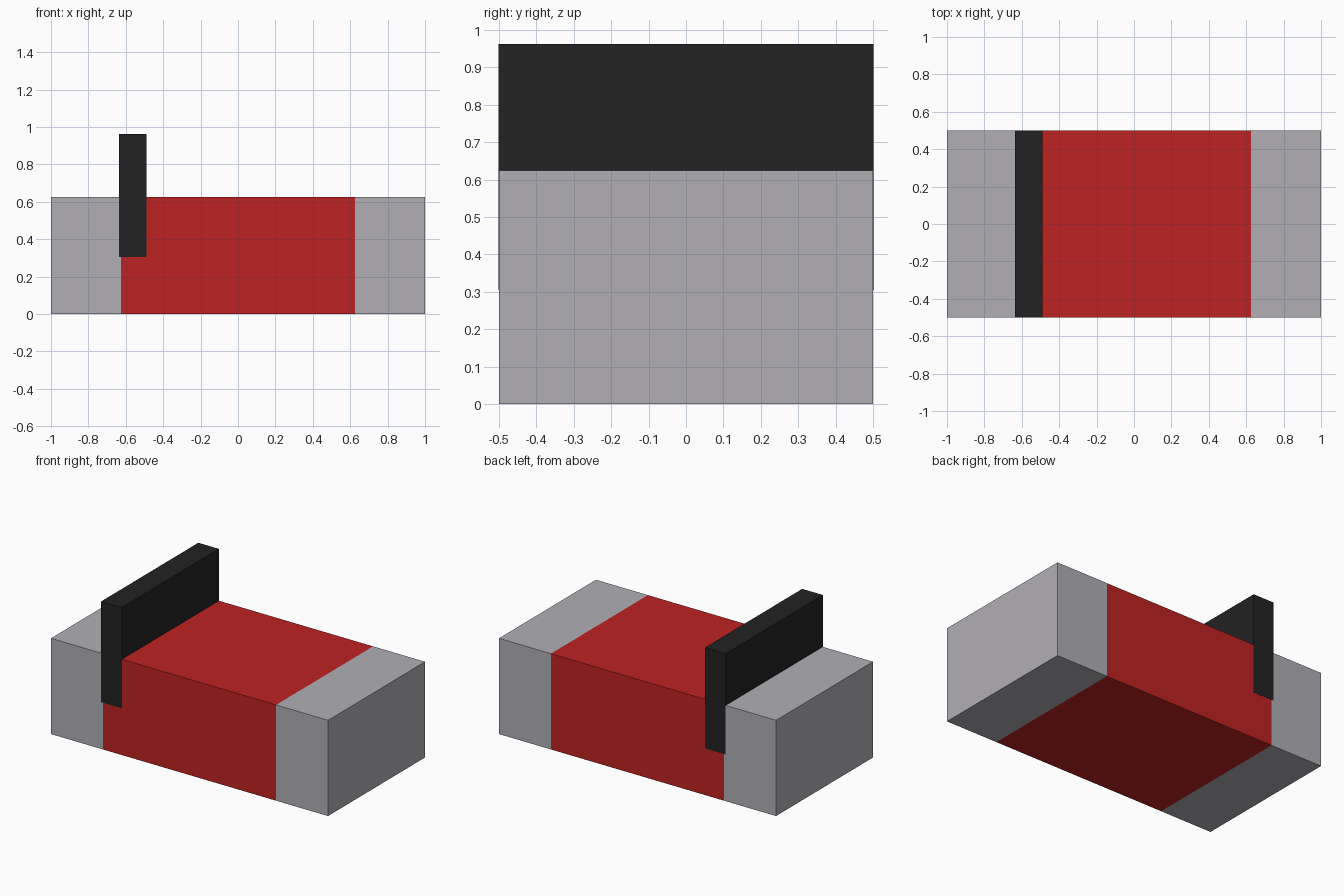
import bpy, bmesh
from mathutils import Matrix

if "Cube" in bpy.data.objects:
    bpy.data.objects.remove(bpy.data.objects["Cube"])


def material(name, rgb):
    m = bpy.data.materials.new(name)
    m.diffuse_color = (*rgb, 1.0)
    m.use_nodes = True
    m.node_tree.nodes["Principled BSDF"].inputs["Base Color"].default_value = m.diffuse_color
    return m


grey = material("light grey", (0.44, 0.43, 0.46))
red = material("red", (0.52, 0.016, 0.016))
black = material("black", (0.016, 0.016, 0.016))


def box(name, lo, hi, mats, cuts=(), rule=None):
    """Box between two corners, optionally cut across x and coloured by a rule."""
    bm = bmesh.new()
    size = [b - a for a, b in zip(lo, hi)]
    mid = [(a + b) / 2 for a, b in zip(lo, hi)]
    bmesh.ops.create_cube(bm, size=1.0, matrix=Matrix.Translation(mid) @ Matrix.Diagonal((*size, 1)))
    for x in cuts:
        bmesh.ops.bisect_plane(bm, geom=bm.verts[:] + bm.edges[:] + bm.faces[:],
                               plane_co=(x, 0, 0), plane_no=(1, 0, 0))
    if rule:
        for f in bm.faces:
            f.material_index = rule(f.calc_center_median())
    mesh = bpy.data.meshes.new(name)
    bm.to_mesh(mesh)
    bm.free()
    for m in mats:
        mesh.materials.append(m)
    ob = bpy.data.objects.new(name, mesh)
    bpy.context.collection.objects.link(ob)
    return ob


# Main block: grey ends with a red band around the middle
BAND = 0.625
box("body_block", (-1, -0.5, 0), (1, 0.5, 0.625), (grey, red),
    cuts=(-BAND, BAND), rule=lambda c: int(abs(c.x) < BAND))

# Upright black plate sunk halfway into the block, a hair proud of its sides
box("upright_plate", (-0.637, -0.501, 0.305), (-0.488, 0.501, 0.963), (black,))
